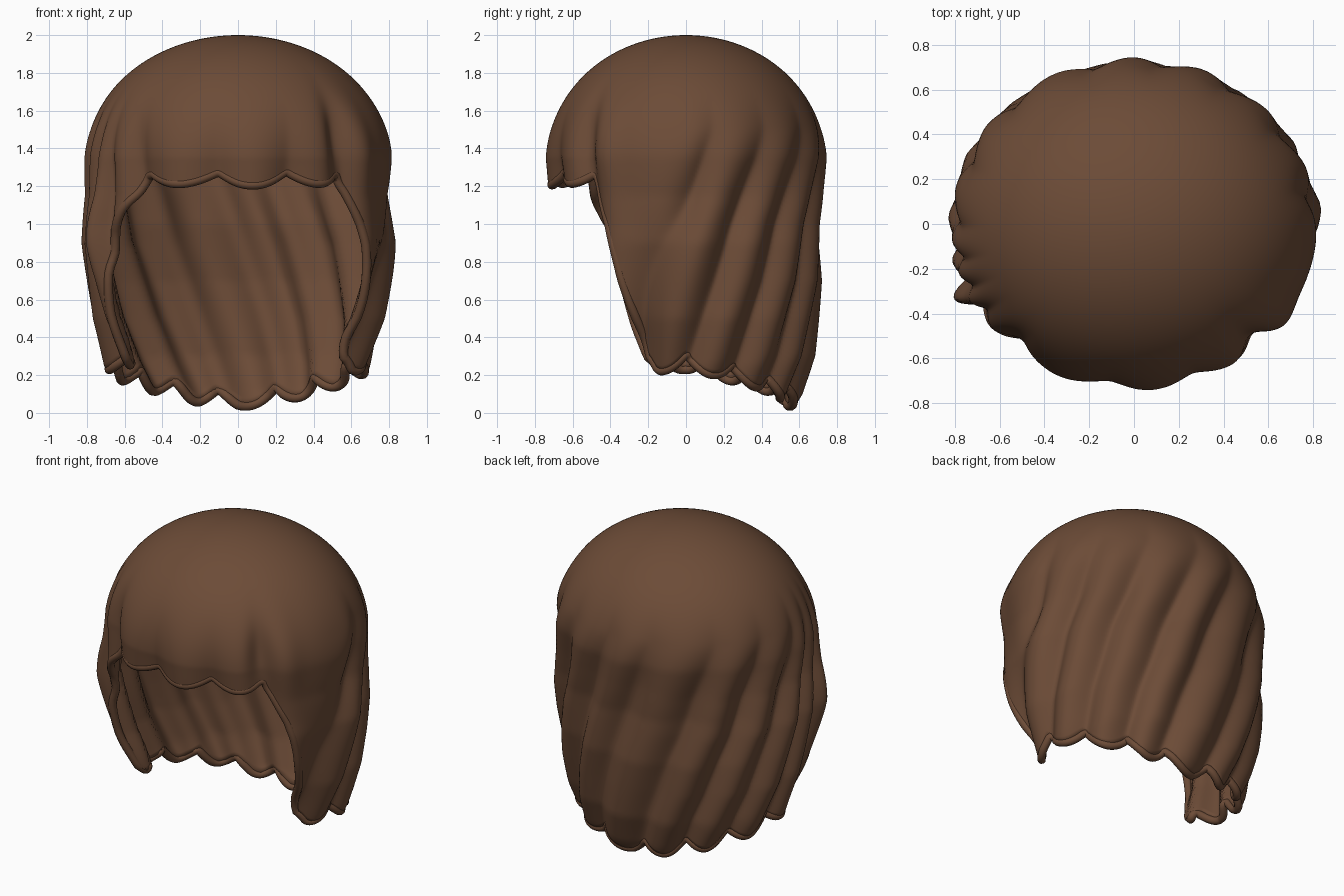
import bpy, math
from mathutils import Vector

if "Cube" in bpy.data.objects:
    bpy.data.objects.remove(bpy.data.objects["Cube"])

COLS, ROWS = 400, 80
# Angles run from the front (0) towards +x (positive) and -x (negative), in degrees
PARTINGS = [-170, -146, -123, -100, -78, -60, -40, -8, 20, 46, 66, 90, 114, 138, 160]
HEM_RIGHT = [(0, 1.235), (45, 1.25), (49, 1.16), (54, 1.0), (59, .8), (65, .5), (70, .3),
             (75, .25), (90, .265), (112, .21), (135, .145), (160, .085), (180, .06)]
HEM_LEFT = [(0, 1.235), (36, 1.25), (42, 1.20), (50, 1.08), (56, .95), (61, .75), (66, .45),
            (70, .3), (75, .25), (90, .26), (112, .20), (135, .145), (160, .085), (180, .06)]
WIDTH = [(0, .60), (.1, .63), (.25, .69), (.5, .755), (.9, .80), (1.15, .785), (1.35, .80)]
DEPTH = [(0, .545), (.1, .60), (.3, .66), (.7, .70), (1.0, .69), (1.2, .71), (1.35, .73)]


def interp(table, x):
    for (x0, y0), (x1, y1) in zip(table, table[1:]):
        if x <= x1:
            return y0 + (y1 - y0) * max(0, (x - x0) / (x1 - x0))
    return table[-1][1]


def smooth(a, b, x):
    t = min(1, max(0, (x - a) / (b - a)))
    return t * t * (3 - 2 * t)


def lock(a, soft=.22):
    """0 at a parting between locks, 1 in the middle of a lock, with a rounded valley."""
    a = (a + 170) % 360 - 170
    edges = PARTINGS + [190]
    for lo, hi in zip(edges, edges[1:]):
        if lo <= a <= hi:
            s = math.sin(math.pi * (a - lo) / (hi - lo))
            return (math.sqrt(s * s + soft * soft) - soft) / (math.sqrt(1 + soft * soft) - soft)
    return 0


def hem(a):
    base = interp(HEM_RIGHT if a > 0 else HEM_LEFT, abs(a))
    steep = smooth(40, 47, abs(a)) * (1 - smooth(70, 78, abs(a)))
    back = smooth(75, 100, abs(a))
    return base + (.035 + .015 * back - (.065 + .015 * back) * lock(a, .08)) * (1 - steep)


def gauss(a, z, a0, z0, wa, wz):
    return math.exp(-((a - a0) / wa) ** 2 - ((z - z0) / wz) ** 2)


def surface(a, s):
    """Point at angle a and fraction s of the way from crown to hem."""
    h = hem(a)
    dome = 1.05
    d = s * (dome + 1.35 - h)
    if d < dome:
        phi = d / dome * math.pi / 2
        z = 1.35 + .65 * math.cos(phi)
        rx, ry = .80 * math.sin(phi), .73 * math.sin(phi)
    else:
        z = 1.35 - (d - dome)
        rx, ry = interp(WIDTH, z), interp(DEPTH, z)
    # locks twist around the head on the way down and fade out at the crown
    twist = 28 * (min(z, 1.5) - .22) * smooth(50, 95, abs(a))
    amp = .085 * (1 - smooth(1.0, 1.75, z))
    k = 1 + amp * (lock(a - twist) - .6) * 1.1
    # flared locks beside the face and the deep fold over the fringe
    k += .08 * gauss(a, z, -64, .95, 8, .28) + .035 * gauss(a, z, 84, .92, 12, .25)
    k -= .06 * gauss(a, z, 42, 1.45, 5, .2) + .04 * gauss(a, z, -44, 1.4, 5, .2)
    k += .03 * gauss(a, z, 54, 1.4, 7, .25)
    # tips beside the face curl inwards
    k -= .11 * gauss(abs(a), z, 70, .2, 12, .3)
    r = math.radians(a)
    return Vector((rx * k * math.sin(r), -ry * k * math.cos(r), z))


hair_colour = bpy.data.materials.new("brown_hair")
hair_colour.diffuse_color = (.15, .071, .038, 1)
hair_colour.use_nodes = True
hair_colour.node_tree.nodes["Principled BSDF"].inputs["Base Color"].default_value = hair_colour.diffuse_color

# Hair shell
angles = [-180 + 360 * i / COLS for i in range(COLS)]
verts = [Vector((0, 0, 2))]
for j in range(1, ROWS + 1):
    verts += [surface(a, j / ROWS) for a in angles]
faces = []
for i in range(COLS):
    n = (i + 1) % COLS
    faces.append((0, 1 + i, 1 + n))
    for j in range(ROWS - 1):
        p, q = 1 + j * COLS, 1 + (j + 1) * COLS
        faces.append((p + i, q + i, q + n, p + n))
mesh = bpy.data.meshes.new("hair_shell")
mesh.from_pydata(verts, [], faces)
mesh.materials.append(hair_colour)
shell = bpy.data.objects.new("hair_shell", mesh)
bpy.context.collection.objects.link(shell)
thick = shell.modifiers.new("thickness", 'SOLIDIFY')
thick.thickness = .04
thick.offset = -1
bpy.context.view_layer.objects.active = shell
shell.select_set(True)
bpy.ops.object.shade_smooth_by_angle(angle=math.radians(60))

# Rolled rim along the hem
curve = bpy.data.curves.new("rolled_hem", 'CURVE')
curve.dimensions = '3D'
curve.bevel_depth = .025
curve.bevel_resolution = 3
line = curve.splines.new('POLY')
line.points.add(COLS - 1)
for point, v in zip(line.points, verts[-COLS:]):
    inward = Vector((v.x, v.y, 0)).normalized() * .02
    point.co = (*(v - inward), 1)
line.use_cyclic_u = True
line.use_smooth = True
curve.materials.append(hair_colour)
rim = bpy.data.objects.new("rolled_hem", curve)
bpy.context.collection.objects.link(rim)
